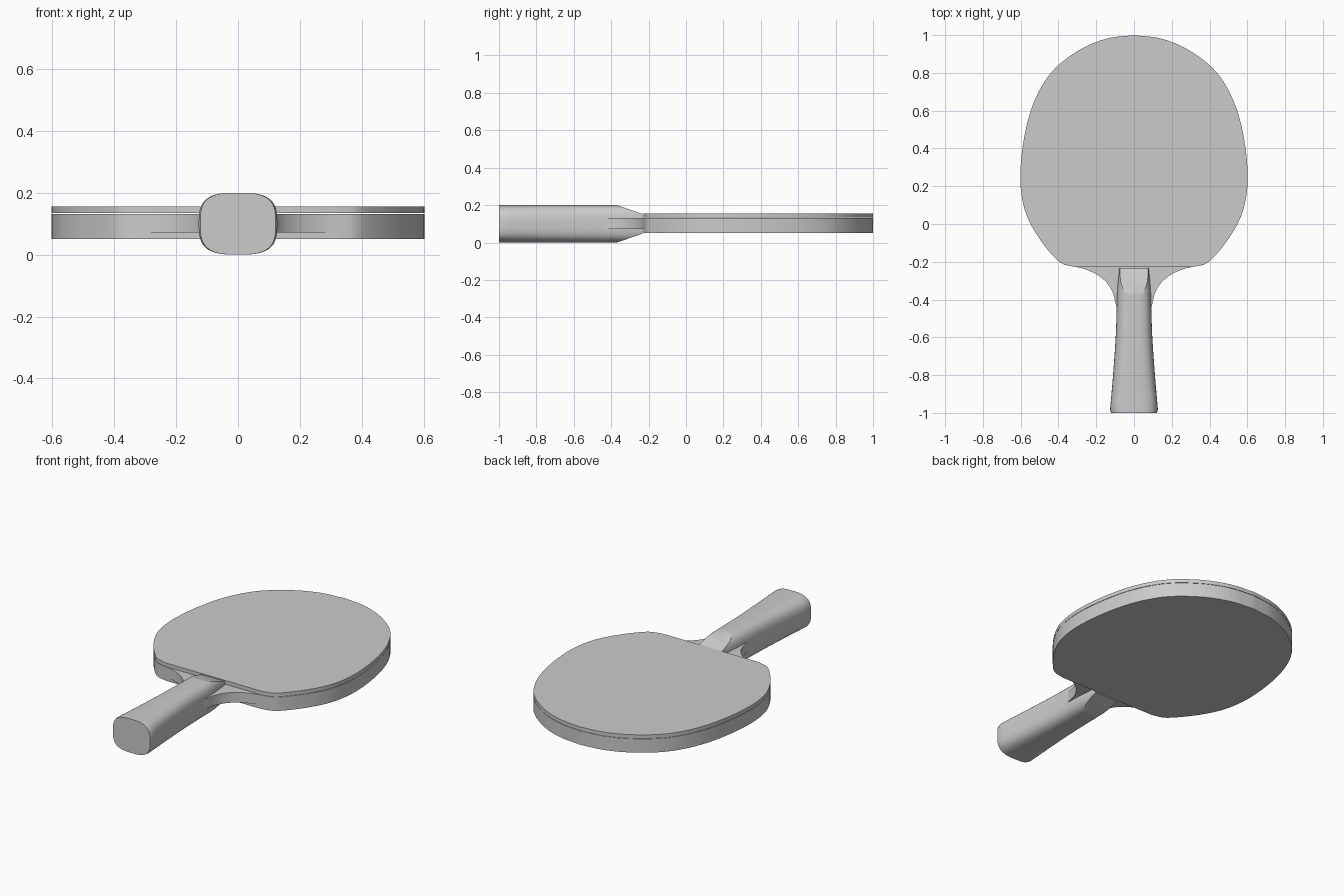
import bpy, bmesh, math
from mathutils import Vector

if "Cube" in bpy.data.objects:
    bpy.data.objects.remove(bpy.data.objects["Cube"])


def smooth_path(pts, steps=6):
    """Catmull-Rom curve through 2D points."""
    p = [Vector(q) for q in pts]
    p = [2 * p[0] - p[1]] + p + [2 * p[-1] - p[-2]]
    out = []
    for i in range(1, len(p) - 2):
        a, b, c, d = p[i - 1:i + 3]
        for s in range(steps):
            t = s / steps
            out.append(0.5 * (2 * b + (c - a) * t + (2 * a - 5 * b + 4 * c - d) * t * t
                              + (3 * b - a - 3 * c + d) * t ** 3))
    return out + [p[-2]]


def finish(bm, name):
    bmesh.ops.recalc_face_normals(bm, faces=bm.faces)
    me = bpy.data.meshes.new(name)
    bm.to_mesh(me)
    bm.free()
    ob = bpy.data.objects.new(name, me)
    bpy.context.collection.objects.link(ob)
    bpy.ops.object.select_all(action='DESELECT')
    ob.select_set(True)
    bpy.context.view_layer.objects.active = ob
    bpy.ops.object.shade_smooth_by_angle(angle=math.radians(30))
    return ob


def slab(name, half, z0, z1):
    """Mirror a right-hand half outline (top to bottom) and extrude it."""
    left = [Vector((-p.x, p.y)) for p in reversed(half) if p.x > 1e-5]
    bm = bmesh.new()
    f = bm.faces.new([bm.verts.new((p.x, p.y, z0)) for p in half + left])
    ext = bmesh.ops.extrude_face_region(bm, geom=[f])
    top = [v for v in ext['geom'] if isinstance(v, bmesh.types.BMVert)]
    bmesh.ops.translate(bm, verts=top, vec=(0, 0, z1 - z0))
    return finish(bm, name)


def cut(bm, co, no):
    """Remove everything on the normal side of a plane and cap the cut."""
    r = bmesh.ops.bisect_plane(bm, geom=bm.verts[:] + bm.edges[:] + bm.faces[:],
                               plane_co=co, plane_no=no, clear_outer=True)
    edges = [e for e in bm.edges if e.is_boundary]
    bmesh.ops.holes_fill(bm, edges=edges, sides=0)


def grip(name, side):
    """Half of the flared handle: side is +1 for the top, -1 for the bottom."""
    widths = smooth_path([(-0.985, 0.127), (-0.8, 0.111), (-0.6, 0.097), (-0.45, 0.092),
                          (-0.35, 0.089), (-0.232, 0.078)], 4)
    stations = [(-1.0, 0.122)] + [(p.x, p.y) for p in widths]
    n, e = 64, 2 / 3.1
    bm = bmesh.new()
    rings = []
    for y, w in stations:
        ring = []
        for i in range(n):
            a = 2 * math.pi * (i + 0.5) / n
            c, s = math.cos(a), math.sin(a)
            ring.append(bm.verts.new((w * math.copysign(abs(c) ** e, c), y,
                                      0.1 + 0.1 * math.copysign(abs(s) ** e, s))))
        rings.append(ring)
    for r0, r1 in zip(rings, rings[1:]):
        for i in range(n):
            j = (i + 1) % n
            bm.faces.new((r0[i], r0[j], r1[j], r1[i]))
    bm.faces.new(rings[0])
    bm.faces.new(rings[-1])
    # slanted thumb rest toward the blade, then the seam between halves
    cut(bm, (0, -0.37, 0.1 + 0.1 * side), (0, 0.048, 0.14 * side))
    cut(bm, (0, 0, 0.132), (0, 0, -side))
    return finish(bm, name)


# Blade outline shared by the wood and both rubber sheets
blade = [(0, 1), (0.15, 0.98), (0.3, 0.915), (0.44, 0.8), (0.532, 0.64), (0.583, 0.45),
         (0.602, 0.25), (0.585, 0.1), (0.545, -0.005), (0.485, -0.1), (0.42, -0.178),
         (0.38, -0.21)]
rubber = smooth_path(blade + [(0.34, -0.222)]) + [Vector((0.31, -0.228))]
wood = smooth_path(blade + [(0.34, -0.222), (0.27, -0.236), (0.2, -0.266), (0.145, -0.31),
                            (0.112, -0.365), (0.095, -0.43), (0.085, -0.46)])

slab("bottom_rubber", rubber, 0.05, 0.072)
slab("wood_blade", wood, 0.072, 0.132)
slab("top_rubber", rubber, 0.134, 0.156)

# Handle halves
grip("top_grip", 1)
grip("bottom_grip", -1)
